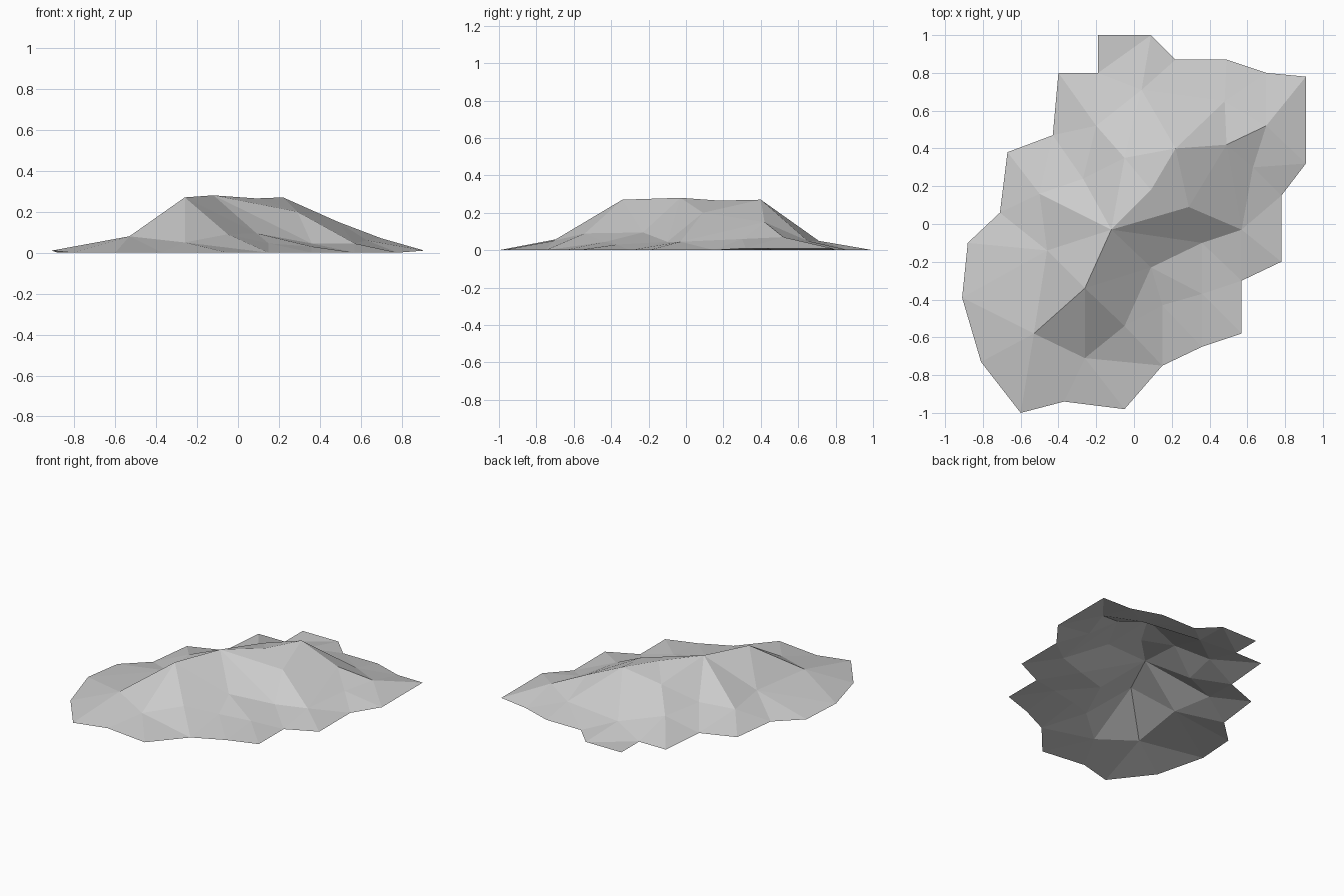
import bpy
import bmesh
from mathutils import Vector
from mathutils.geometry import delaunay_2d_cdt

cube = bpy.data.objects.get("Cube")
if cube:
    bpy.data.objects.remove(cube, do_unlink=True)

# Ragged foot of the hill, clockwise from the back
foot = [(-.19, 1), (.09, 1), (.22, .87), (.49, .87), (.7, .8), (.91, .78),
        (.91, .32), (.78, .15), (.78, -.2), (.57, -.3), (.57, -.58),
        (.36, -.65), (.15, -.75), (-.05, -.98), (-.37, -.94), (-.6, -1),
        (-.81, -.73), (-.91, -.39), (-.88, -.1), (-.71, .06), (-.67, .38),
        (-.43, .47), (-.4, .8), (-.19, .8)]
foot.reverse()

# Named peaks and shoulders
peaks = {
    "spur_front": (-.53, -.58, .08),
    "crest_front": (-.26, -.34, .27),
    "summit": (-.12, -.03, .28),
    "saddle": (.09, .18, .265),
    "crest_back": (.22, .4, .27),
    "spur_mid": (.49, .42, .15),
    "spur_back": (.7, .52, .07),
    "gully_front": (-.26, -.71, .05),
    "shoulder_front": (-.05, -.54, .09),
    "shoulder_mid": (.09, -.23, .095),
    "hollow": (.36, -.1, .045),
    "hollow_end": (.57, -.03, .045),
    "buttress": (.29, .09, .2),
    "east_slope": (.63, .3, .06),
    "back_east": (.48, .65, .05),
    "back_mid": (.04, .71, .05),
    "back_west": (-.2, .52, .08),
    "back_knob": (-.05, .35, .2),
    "west_back": (-.27, .24, .09),
    "west_mid": (-.5, .16, .07),
    "west_front": (-.46, -.14, .08),
    "apron": (.15, -.43, .045),
    "apron_east": (.36, -.37, .03),
}

# Creases that must appear as edges
creases = [
    "spur_front crest_front summit saddle crest_back spur_mid spur_back",
    "spur_front gully_front shoulder_front shoulder_mid hollow hollow_end",
    "summit buttress hollow_end spur_mid",
    "gully_front crest_front shoulder_front",
    "shoulder_mid summit hollow buttress crest_back",
    "saddle buttress spur_mid east_slope hollow_end",
    "saddle back_knob summit west_back west_mid summit west_front",
    "crest_back back_knob back_west back_mid back_knob",
    "crest_back back_east spur_mid",
    "crest_back back_mid",
    "west_back back_knob",
    "crest_front west_front spur_front",
]

# Triangulate the plan, then lift each point to its height
names = list(peaks)
points = [Vector((x, y, .01 if abs(x) > .9 else 0)) for x, y in foot]
points += [Vector(p) for p in peaks.values()]
edges = []
for line in creases:
    chain = [len(foot) + names.index(n) for n in line.split()]
    edges += list(zip(chain, chain[1:]))
plan, _, tris, origins, _, _ = delaunay_2d_cdt(
    [p.xy for p in points], edges, [list(range(len(foot)))], 1, 1e-5)

bm = bmesh.new()
verts = [bm.verts.new((p.x, p.y, points[o[0]].z if o else .05))
         for p, o in zip(plan, origins)]
for tri in tris:
    face = bm.faces.new([verts[i] for i in tri])
    face.normal_update()
    if face.normal.z < 0:
        face.normal_flip()
mesh = bpy.data.meshes.new("rock_hill")
bm.to_mesh(mesh)
bm.free()
hill = bpy.data.objects.new("rock_hill", mesh)
bpy.context.collection.objects.link(hill)

# Plain grey stone
stone = bpy.data.materials.new("grey_stone")
stone.use_nodes = True
colour = (.6, .6, .6, 1)
stone.diffuse_color = colour
stone.node_tree.nodes["Principled BSDF"].inputs["Base Color"].default_value = colour
mesh.materials.append(stone)
